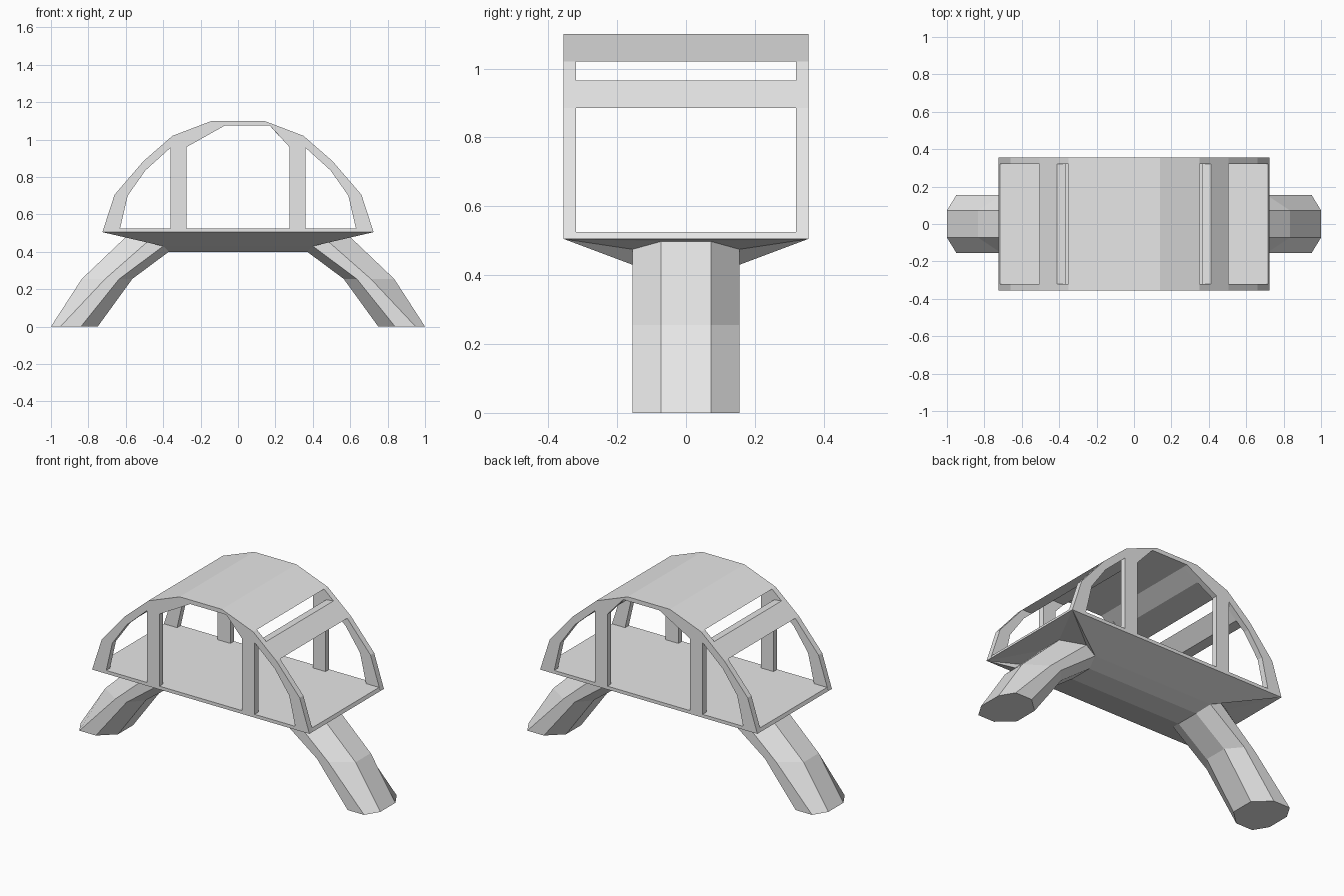
import bpy, bmesh

if "Cube" in bpy.data.objects:
    bpy.data.objects.remove(bpy.data.objects["Cube"])

grey = bpy.data.materials.new("light_grey")
grey.use_nodes = True
tone = (0.8, 0.8, 0.8, 1)
grey.diffuse_color = tone
grey.node_tree.nodes["Principled BSDF"].inputs["Base Color"].default_value = tone

HALF_X, HALF_Y, RIM = 0.725, 0.355, 0.035
BASE, FLOOR = 0.505, 0.525


def make(name, bm):
    bmesh.ops.remove_doubles(bm, verts=bm.verts, dist=0.0005)
    bmesh.ops.recalc_face_normals(bm, faces=bm.faces)
    mesh = bpy.data.meshes.new(name)
    bm.to_mesh(mesh)
    bm.free()
    mesh.materials.append(grey)
    ob = bpy.data.objects.new(name, mesh)
    bpy.context.scene.collection.objects.link(ob)
    return ob


def face(bm, pts):
    return bm.faces.new([bm.verts.new(p) for p in pts])


def prism(name, outline, y0, y1):
    """Extrude an (x, z) outline along y."""
    bm = bmesh.new()
    f = face(bm, [(x, y0, z) for x, z in outline])
    geo = bmesh.ops.extrude_face_region(bm, geom=[f])["geom"]
    moved = [v for v in geo if isinstance(v, bmesh.types.BMVert)]
    bmesh.ops.translate(bm, verts=moved, vec=(0, y1 - y0, 0))
    return make(name, bm)


# Arch outlines for one half, from the floor to the crown
outer = [(HALF_X, BASE), (0.66, 0.705), (0.505, 0.885), (0.35, 1.02), (0.14, 1.10)]
inner = [(0.635, BASE), (0.59, 0.70), (0.495, 0.835), (0.36, 0.957)]
POST = (0.275, 0.36)
crown = {1: (0.17, 1.075), -1: (-0.07, 1.075)}


def flip(pts, s):
    return [(s * x, z) for x, z in pts]


# Floor plate
prism("floor", [(-HALF_X, BASE), (HALF_X, BASE), (HALF_X - 0.008, FLOOR),
                (-HALF_X + 0.008, FLOOR)], -HALF_Y, HALF_Y)

# Front and back arch frames with their posts
for end, sy in (("front", -1), ("back", 1)):
    ys = (sy * HALF_Y, sy * (HALF_Y - RIM))
    for side, sx in (("left", 1), ("right", -1)):
        prism(f"{end}_{side}_arch", flip(outer[:4] + inner[::-1], sx), *ys)
        prism(f"{end}_{side}_post", flip(
            [(POST[0], BASE), (POST[1], BASE), (POST[1], 0.957),
             outer[3], (POST[0], 0.96)], sx), *ys)
        prism(f"{end}_{side}_crown", flip([(POST[0], 0.96), outer[3], outer[4]], sx)
              + [crown[sx]], *ys)
    prism(f"{end}_top_rail", [(-0.14, 1.10), (0.14, 1.10), crown[1], crown[-1]], *ys)

# Roof panel and the cross bars beside it
inside = HALF_Y - RIM
prism("roof", [(-0.35, 1.02), (-0.14, 1.10), (0.14, 1.10), (0.35, 1.02),
               (0.218, 1.02), crown[1], crown[-1], (-0.17, 1.02)], -inside, inside)
for side, sx in (("left", 1), ("right", -1)):
    prism(f"{side}_cross_bar", flip(
        [(0.505, 0.885), (0.413, 0.965), (0.365, 0.96), (0.44, 0.885)], sx),
        -inside, inside)

# Leg sections: upper, knee and foot, each listed from inner to outer edge as (x, y, z)
WIDE, NARROW = 0.155, 0.072
widths = (NARROW, WIDE, WIDE, NARROW)
sections = [
    [(0.37, 0.40), (0.40, 0.43), (0.46, 0.475), (0.58, 0.498)],
    [(0.565, 0.255), (0.635, 0.255), (0.71, 0.255), (0.835, 0.255)],
    [(0.75, 0), (0.84, 0), (0.95, 0), (1.0, 0)],
]


def ring(section, s):
    half = [(s * x, y, z) for (x, z), y in zip(section, widths)]
    return half + [(x, -y, z) for x, y, z in reversed(half)]


for side, s in (("left", 1), ("right", -1)):
    bm = bmesh.new()
    rings = [ring(sec, s) for sec in sections]
    for a, b in zip(rings, rings[1:]):
        for i in range(8):
            j = (i + 1) % 8
            face(bm, [a[i], a[j], b[j], b[i]])
    face(bm, rings[-1])
    make(f"{side}_leg", bm)

# Tapered underside that blends the floor into the leg tops
bm = bmesh.new()
L, R = ring(sections[0], 1), ring(sections[0], -1)
face(bm, [L[0], L[7], R[7], R[0]])
for sy in (1, -1):
    def at(p):
        return (p[0], p[1] * sy, p[2])
    cl, cr = (HALF_X, HALF_Y, BASE), (-HALF_X, HALF_Y, BASE)
    face(bm, [at(p) for p in (L[0], L[1], R[1], R[0])])
    face(bm, [at(p) for p in (L[1], cl, cr, R[1])])
    for r, c in ((L, cl), (R, cr)):
        face(bm, [at(p) for p in (r[1], r[2], c)])
        face(bm, [at(p) for p in (r[2], r[3], c)])
for r, s in ((L, 1), (R, -1)):
    face(bm, [r[3], r[4], (s * HALF_X, -HALF_Y, BASE), (s * HALF_X, HALF_Y, BASE)])
make("underside", bm)
